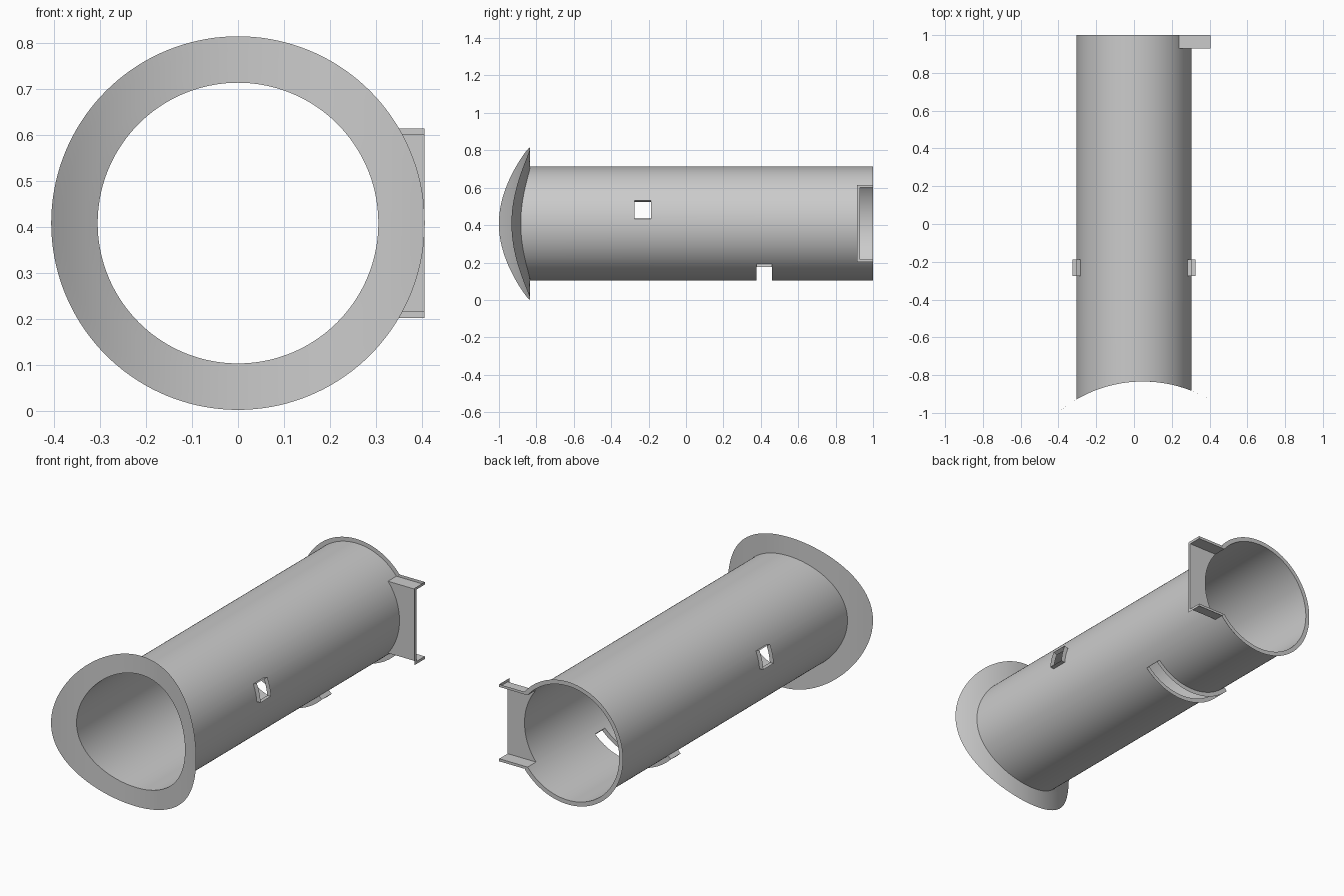
import bpy, bmesh
from math import sin, cos, sqrt, asin, radians, degrees

if "Cube" in bpy.data.objects:
    bpy.data.objects.remove(bpy.data.objects["Cube"])

CZ = 0.408                 # height of the tube axis
R, RO, RF = 0.305, 0.328, 0.406   # tube wall, rim outside, flange outside
BZ, BZO = 0.192, 0.206     # bracket half heights (inside, rim)
BX, BY, BYO = 0.405, 0.929, 0.914
A = degrees(asin(BZ / R))  # half angle of the bracket opening
WIN = (4.7, 22.1)          # window angles
WIN_Y = (-0.275, -0.187)
SLOT = (225, 315)
SLOT_Y = (0.377, 0.46)


def saddle(x):
    """Concave front cut: cylinder with a vertical axis."""
    return -0.834 - 0.70 + sqrt(0.70 ** 2 - (x - 0.047) ** 2)


def pol(r, deg, y):
    x = r * cos(radians(deg))
    return (x, saddle(x) if y is None else y, CZ + r * sin(radians(deg)))


def angles(a, b, extra=()):
    step = 2.5
    vals = [i * step for i in range(int(-360 / step), int(720 / step)) if a < i * step < b]
    vals = [v for v in vals if all(abs(v - e) > 0.6 for e in (a, b, *extra))]
    return sorted(vals + [a, b, *extra])


def build(name, faces):
    bm = bmesh.new()
    for f in faces:
        bm.faces.new([bm.verts.new(p) for p in f])
    bmesh.ops.remove_doubles(bm, verts=bm.verts, dist=1e-5)
    bmesh.ops.recalc_face_normals(bm, faces=bm.faces)
    me = bpy.data.meshes.new(name)
    bm.to_mesh(me)
    bm.free()
    ob = bpy.data.objects.new(name, me)
    bpy.context.collection.objects.link(ob)
    bpy.ops.object.select_all(action='DESELECT')
    ob.select_set(True)
    bpy.context.view_layer.objects.active = ob
    bpy.ops.object.shade_smooth_by_angle(angle=radians(30))
    return ob


def ribbon(a, b):
    return [(a[i], a[i + 1], b[i + 1], b[i]) for i in range(len(a) - 1)]


def arc_strip(r0, r1, a0, a1, y):
    t = angles(a0, a1)
    return ribbon([pol(r0, d, y) for d in t], [pol(r1, d, y) for d in t])


def frame(a0, a1, ys):
    """Walls of a radial cut-out, standing out from the tube wall."""
    faces = []
    for y in ys:
        faces += arc_strip(R, RO, a0, a1, y)
    for a in (a0, a1):
        faces.append([pol(R, a, ys[0]), pol(RO, a, ys[0]), pol(RO, a, ys[1]), pol(R, a, ys[1])])
    return faces


# Tube wall with openings for windows, slot and bracket
windows = [WIN, (180 - WIN[1], 180 - WIN[0])]
holes = [(*w, *WIN_Y) for w in windows] + [(*SLOT, *SLOT_Y), (-A, A, BY, 1)]
ts = angles(-A, 360 - A, (A, *SLOT, *windows[0], *windows[1]))
ys = [None, *WIN_Y, *SLOT_Y, BY, 1]
faces = []
for t0, t1 in zip(ts, ts[1:]):
    for y0, y1 in zip(ys, ys[1:]):
        tm, ym = (t0 + t1) / 2, ((-0.9 if y0 is None else y0) + y1) / 2
        if not any(a < tm < b and c < ym < d for a, b, c, d in holes):
            faces.append([pol(R, t0, y0), pol(R, t1, y0), pol(R, t1, y1), pol(R, t0, y1)])
build("tube", faces)

# Saddle-shaped front flange
faces = []
for i in range(4):
    d = (RF - R) / 4
    faces += arc_strip(R + i * d, R + (i + 1) * d, 0, 360, None)
build("front_flange", faces)

# Back rim, open at the bracket
build("back_rim", arc_strip(R, RO, A, 360 - A, 1))

# Window and slot walls
build("right_window_frame", frame(*windows[0], WIN_Y))
build("left_window_frame", frame(*windows[1], WIN_Y))
build("bottom_slot_frame", frame(*SLOT, SLOT_Y))

# Side bracket: channel walls plus thin edge rims
t = angles(-A, A)
arc = [pol(R, d, BY) for d in t]
faces = ribbon(arc, [(BX, BY, p[2]) for p in arc])
xi, xo = sqrt(R * R - BZ * BZ), sqrt(RO * RO - BZO * BZO)
for s in (1, -1):
    zi, zo = CZ + s * BZ, CZ + s * BZO
    faces.append([(xi, BY, zi), (BX, BY, zi), (BX, 1, zi), (xi, 1, zi)])
    faces.append([(xi, 1, zi), (BX, 1, zi), (BX, 1, zo), (xo, 1, zo)])
    faces.append([(BX, 1, zi), (BX, 1, zo), (BX, BYO, zo), (BX, BY, zi)])
edge = [(BX, BY, p[2]) for p in arc]
outer = [(BX, BYO, CZ + (p[2] - CZ) * BZO / BZ) for p in arc]
faces += ribbon(edge, outer)
build("side_bracket", faces)
